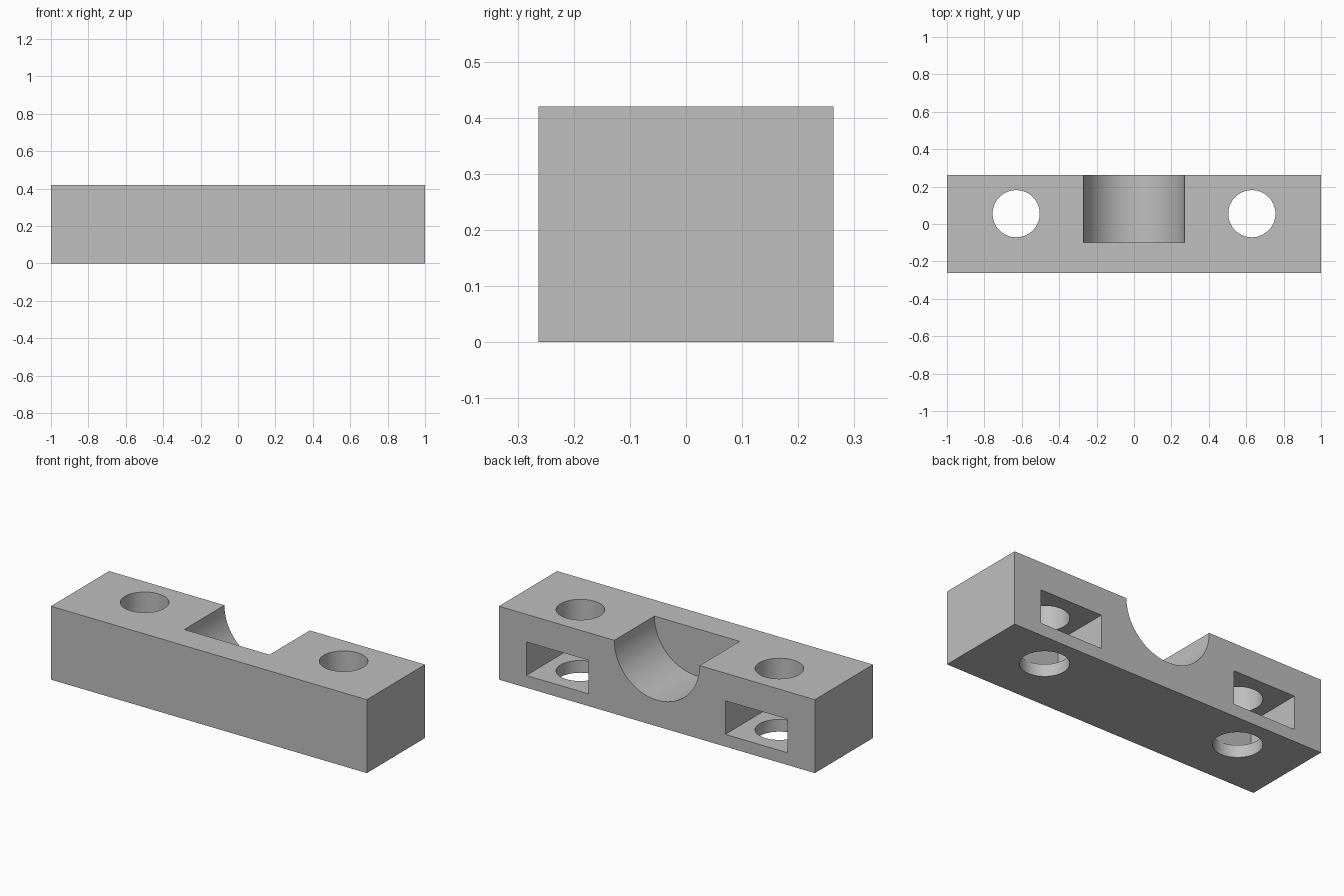
import bpy
import math

old = bpy.data.objects.get("Cube")
if old:
    bpy.data.objects.remove(old, do_unlink=True)

grey = bpy.data.materials.new("plain grey")
grey.use_nodes = True
colour = (0.52, 0.52, 0.52, 1)
grey.diffuse_color = colour
grey.node_tree.nodes["Principled BSDF"].inputs["Base Color"].default_value = colour

HALF_Y, HEIGHT = 0.263, 0.42
HOLE_X, HOLE_Y, HOLE_R = 0.63, 0.055, 0.126
GROOVE_R, GROOVE_FRONT = 0.27, -0.1


def box(name, low, high):
    """Box between two opposite corners."""
    bpy.ops.mesh.primitive_cube_add(size=1, location=[(a + b) / 2 for a, b in zip(low, high)])
    ob = bpy.context.object
    ob.name = name
    ob.scale = [b - a for a, b in zip(low, high)]
    bpy.ops.object.transform_apply(location=False, rotation=False, scale=True)
    ob.data.materials.append(grey)
    return ob


def cylinder(name, radius, depth, location, rotation=(0, 0, 0)):
    bpy.ops.mesh.primitive_cylinder_add(vertices=96, radius=radius, depth=depth,
                                        location=location, rotation=rotation)
    ob = bpy.context.object
    ob.name = name
    ob.data.materials.append(grey)
    return ob


# Main bar
block = box("clamp_block", (-1, -HALF_Y, 0), (1, HALF_Y, HEIGHT))

# Half-round saddle, open to the top and the back
length = HALF_Y + 0.1 - GROOVE_FRONT
cutters = [cylinder("saddle_cutter", GROOVE_R, length,
                    (0, GROOVE_FRONT + length / 2, HEIGHT), (math.pi / 2, 0, 0))]

# Bolt holes and the nut pockets that open at the back
for side, sign in (("left", 1), ("right", -1)):
    x = sign * HOLE_X
    cutters.append(box(side + "_pocket_cutter", (x - 0.197, -0.075, 0.07),
                       (x + 0.197, HALF_Y + 0.1, 0.262)))
    cutters.append(cylinder(side + "_hole_cutter", HOLE_R, 1, (x, HOLE_Y, HEIGHT / 2)))

for cutter in cutters:
    cut = block.modifiers.new(cutter.name, 'BOOLEAN')
    cut.operation = 'DIFFERENCE'
    cut.solver = 'EXACT'
    cut.object = cutter

# Apply the cuts, then remove the cutters
bpy.ops.object.select_all(action='DESELECT')
block.select_set(True)
bpy.context.view_layer.objects.active = block
for name in [m.name for m in block.modifiers]:
    bpy.ops.object.modifier_apply(modifier=name)
for cutter in cutters:
    bpy.data.objects.remove(cutter, do_unlink=True)
bpy.ops.object.shade_smooth_by_angle(angle=math.radians(30))
